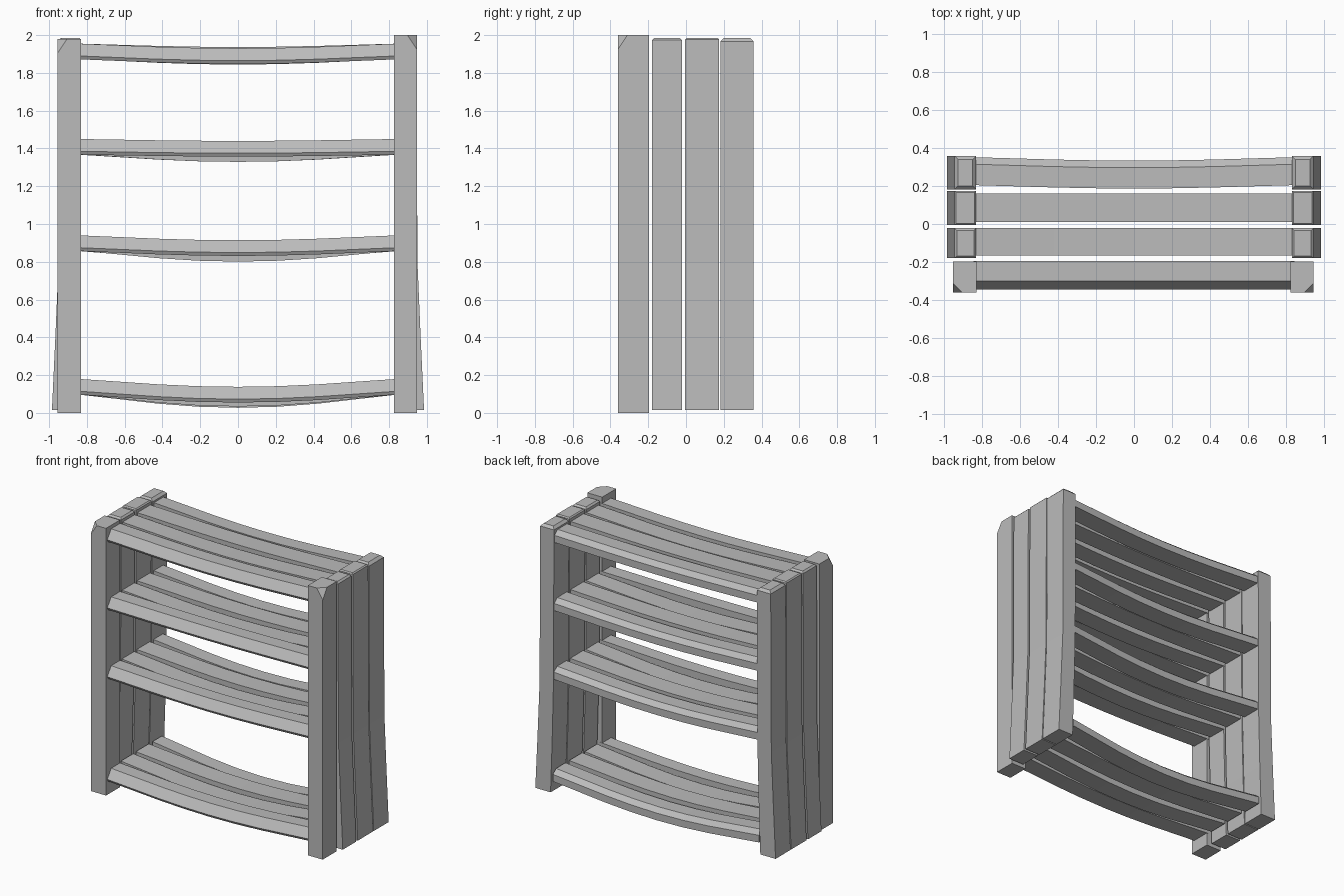
import bpy, bmesh
from mathutils import Vector

cube = bpy.data.objects.get("Cube")
if cube:
    bpy.data.objects.remove(cube, do_unlink=True)

grey = bpy.data.materials.new("plain grey")
grey.use_nodes = True
grey.diffuse_color = (0.5, 0.5, 0.5, 1)
shader = grey.node_tree.nodes["Principled BSDF"]
shader.inputs["Base Color"].default_value = grey.diffuse_color
shader.inputs["Roughness"].default_value = 0.8


def finish(name, bm):
    bmesh.ops.recalc_face_normals(bm, faces=bm.faces)
    mesh = bpy.data.meshes.new(name)
    bm.to_mesh(mesh)
    bm.free()
    mesh.materials.append(grey)
    obj = bpy.data.objects.new(name, mesh)
    bpy.context.collection.objects.link(obj)


def loft(sections):
    """Join a row of matching closed cross-sections and cap both ends."""
    bm = bmesh.new()
    rings = [[bm.verts.new(p) for p in section] for section in sections]
    for a, b in zip(rings, rings[1:]):
        for i in range(len(a)):
            j = (i + 1) % len(a)
            bm.faces.new((a[i], a[j], b[j], b[i]))
    bm.faces.new(rings[0])
    bm.faces.new(rings[-1])
    return bm


def post(name, side, y0, y1, levels):
    """Upright whose inner and outer x are given at each height."""
    return loft([[(side * a, y0, z), (side * b, y0, z), (side * b, y1, z), (side * a, y1, z)]
                 for z, a, b in levels])


def bevel_top(bm, size):
    top = max(v.co.z for v in bm.verts)
    edges = [e for e in bm.edges if all(v.co.z > top - 0.001 for v in e.verts)]
    bmesh.ops.bevel(bm, geom=edges, offset=size, segments=1, affect='EDGES')


# Straight front posts with a clipped outer top corner
for word, side, top, inner, outer in (("left", 1, 2.0, 0.825, 0.947),
                                      ("right", -1, 1.98, 0.83, 0.955)):
    bm = post(word, side, -0.36, -0.197, [(0, inner, outer), (top, inner, outer)])
    corner = Vector((side * outer, -0.36, top))
    cut = bmesh.ops.bisect_plane(
        bm, geom=bm.verts[:] + bm.edges[:] + bm.faces[:],
        plane_co=corner - Vector((0, 0, 0.075)),
        plane_no=Vector((side / 0.05, -1 / 0.05, 1 / 0.075)), clear_outer=True)
    bmesh.ops.holes_fill(bm, edges=[e for e in bm.edges if e.is_boundary])
    finish(word + "_front_post", bm)

# Flared posts behind them
flare = [(0.015, 0.86, 0.985), (0.4, 0.847, 0.967), (0.8, 0.837, 0.95), (1.985, 0.832, 0.945)]
rear_posts = (("second", -0.18, -0.022, 0.012),
              ("third", -0.005, 0.175, 0.008),
              ("back", 0.183, 0.358, 0.018))
for word, side in (("left", 1), ("right", -1)):
    for label, y0, y1, size in rear_posts:
        bm = post(label, side, y0, y1, flare)
        bevel_top(bm, size)
        finish(f"{word}_{label}_post", bm)


def slat(name, profile, top, sag, bow=0.0):
    """Sagging board with a (y, height below top) cross-section."""
    steps = 8
    sections = []
    for i in range(steps + 1):
        t = 2 * i / steps - 1
        dip = (1 - t * t) ** 1.3
        sections.append([(0.845 * t, y - bow * dip, top - drop - sag * dip)
                         for y, drop in profile])
    finish(name, loft(sections))


# Cross-sections from front to back
front = [(-0.195, 0), (-0.30, 0), (-0.345, 0.065), (-0.335, 0.083), (-0.195, 0.083)]
second = [(-0.165, 0), (-0.02, 0), (-0.02, 0.078), (-0.165, 0.078)]
third = [(0.01, 0), (0.162, 0), (0.162, 0.078), (0.01, 0.078)]
back = [(0.205, 0), (0.315, 0), (0.352, 0.03), (0.352, 0.083), (0.205, 0.083)]

# Four shelves: name, end height, sag of each slat from front to back
shelves = (("bottom", 0.18, (0.042, 0.065, 0.05, 0.07)),
           ("lower", 0.94, (0.026, 0.058, 0.04, 0.05)),
           ("upper", 1.45, (0.01, 0.04, 0.025, 0.038)),
           ("top", 1.955, (0.025, 0.03, 0.018, 0.025)))
for label, top, sags in shelves:
    slat(label + "_front_slat", front, top, sags[0])
    slat(label + "_second_slat", second, top - 0.003, sags[1])
    slat(label + "_third_slat", third, top, sags[2])
    slat(label + "_back_slat", back, top, sags[3], 0.018)
